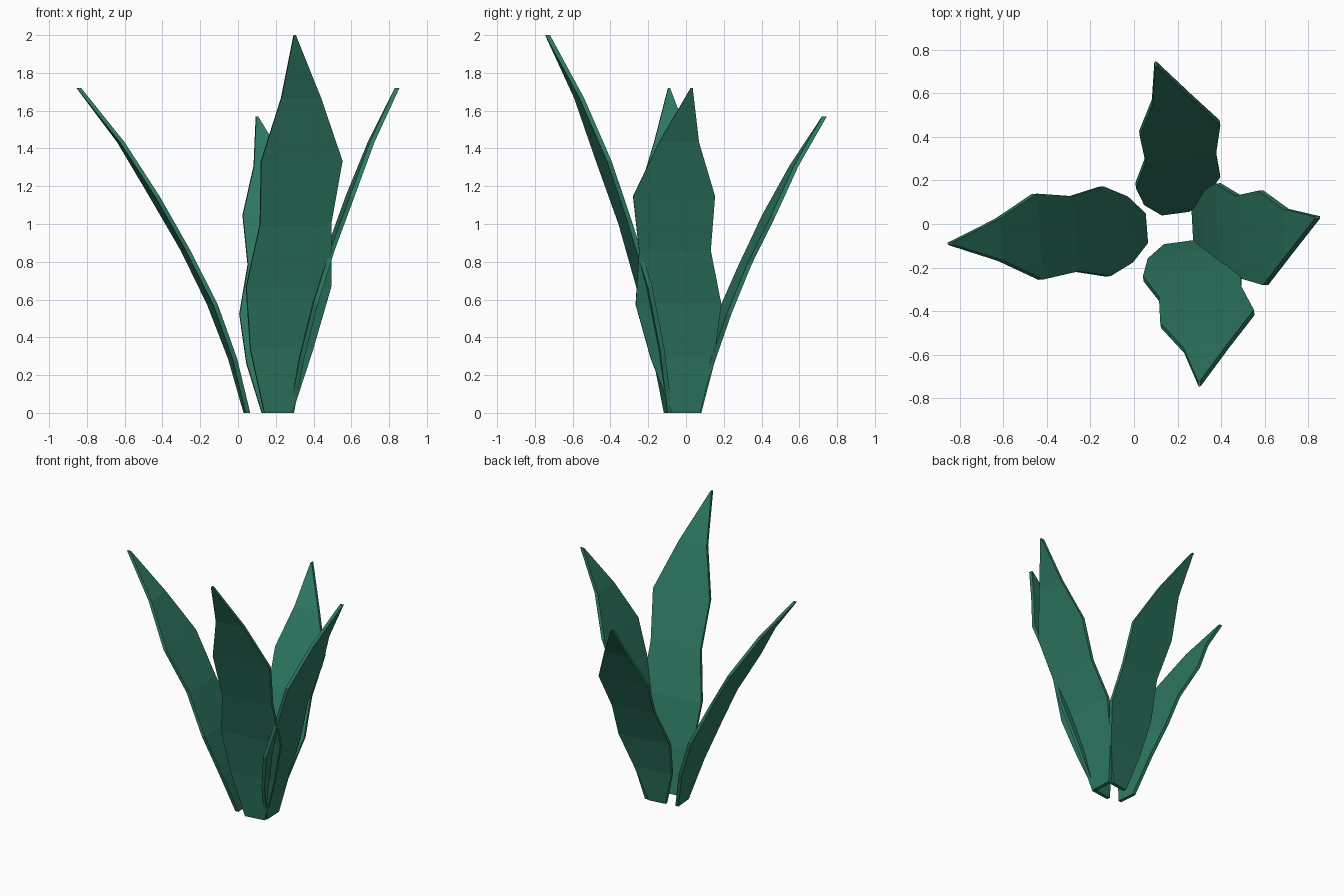
import bpy, bmesh, math
from mathutils import Vector

if "Cube" in bpy.data.objects:
    bpy.data.objects.remove(bpy.data.objects["Cube"])

green = bpy.data.materials.new("leaf green")
green.diffuse_color = (0.027, 0.19, 0.125, 1)
green.use_nodes = True
green.node_tree.nodes["Principled BSDF"].inputs["Base Color"].default_value = green.diffuse_color

WIDTH = [0.075, 0.167, 0.227, 0.19, 0.217, 0.106, 0.005]   # half widths, base to tip
CURVE = [0, 0.085, 0.205, 0.365, 0.55, 0.75, 1]            # outward lean, base to tip
THICK = 0.025


def leaf(name, height, base, tip, sway, scale):
    """Flat blade of seven level rows, leaning outward and swaying sideways."""
    base, tip = Vector((*base, 0)), Vector((*tip, 0))
    out = (tip - base).normalized()
    side = Vector((-out.y, out.x, 0))
    bm = bmesh.new()
    rows = []
    for i, (w, c, s) in enumerate(zip(WIDTH, CURVE, sway)):
        mid = base.lerp(tip, c) + side * s + Vector((0, 0, height * i / 6))
        half = w * (scale if i < 6 else 1)
        rows.append([bm.verts.new(mid + side * half * a + out * THICK / 2 * b)
                     for a, b in ((-1, -1), (1, -1), (1, 1), (-1, 1))])
    for low, high in zip(rows, rows[1:]):
        for j in range(4):
            k = (j + 1) % 4
            bm.faces.new((low[j], low[k], high[k], high[j]))
    bm.faces.new(rows[0])
    bm.faces.new(rows[-1])
    bmesh.ops.recalc_face_normals(bm, faces=bm.faces)
    mesh = bpy.data.meshes.new(name)
    bm.to_mesh(mesh)
    bm.free()
    mesh.materials.append(green)
    bpy.context.collection.objects.link(bpy.data.objects.new(name, mesh))


# Four leaves fanning out from the base
leaf("front_leaf", 2.0, (0.213, -0.095), (0.30, -0.733),
     [0, 0.01, 0.037, 0.06, 0.077, 0.056, 0], 1.0)
leaf("right_leaf", 1.72, (0.28, 0.0), (0.842, 0.03),
     [0, -0.022, -0.046, -0.07, -0.08, -0.06, 0], 1.0)
leaf("back_leaf", 1.57, (0.19, 0.06), (0.10, 0.733),
     [0, -0.005, -0.03, -0.057, -0.07, -0.052, 0], 0.86)
leaf("left_leaf", 1.72, (0.047, -0.02), (-0.843, -0.09),
     [0, 0, 0, 0, 0, 0, 0], 0.91)
